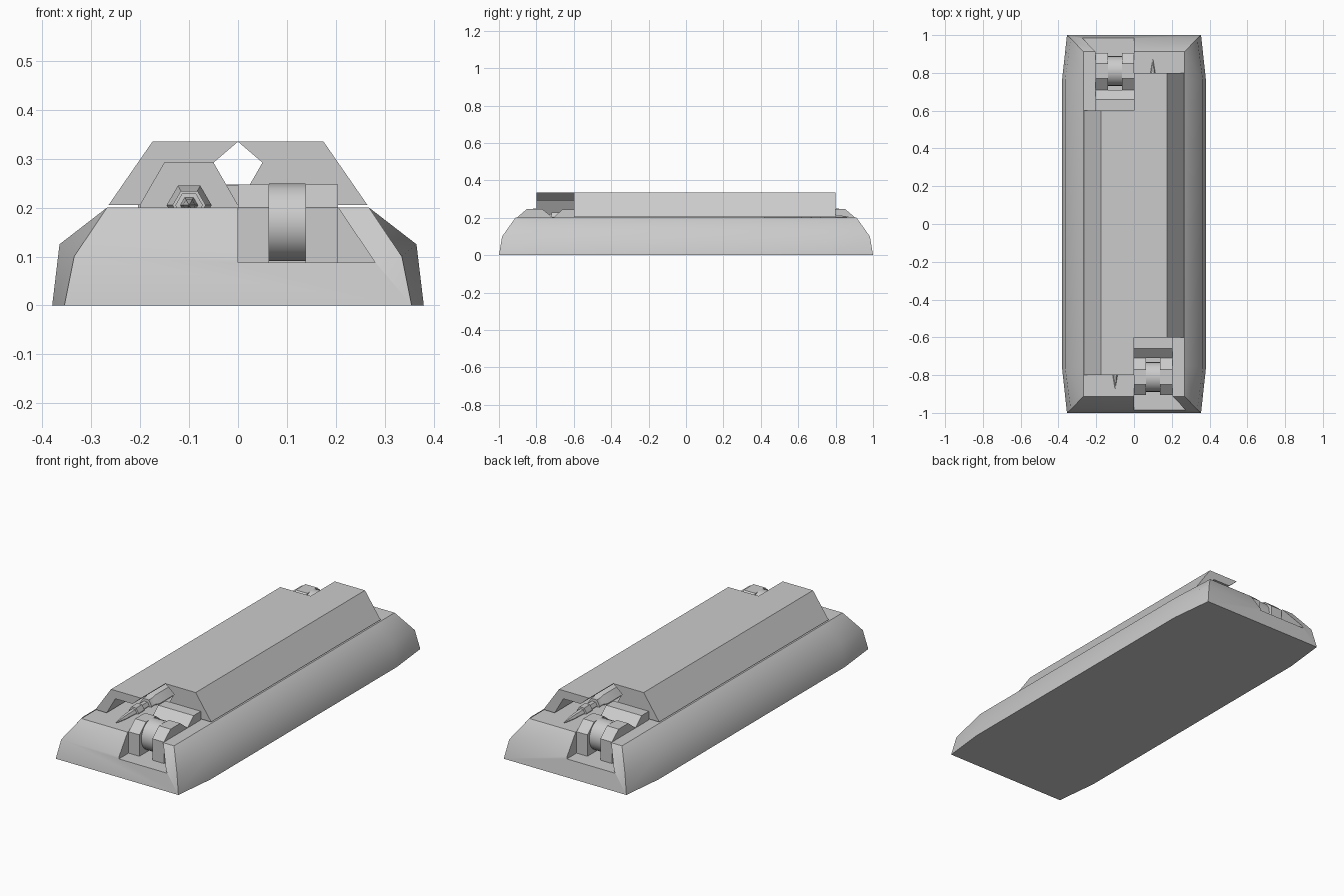
import bpy, bmesh, math

if "Cube" in bpy.data.objects:
    bpy.data.objects.remove(bpy.data.objects["Cube"])

grey = bpy.data.materials.new("light_grey")
grey.diffuse_color = (0.6, 0.6, 0.6, 1)
grey.use_nodes = True
grey.node_tree.nodes["Principled BSDF"].inputs["Base Color"].default_value = grey.diffuse_color


def finish(name, bm, smooth_angle=None):
    bmesh.ops.recalc_face_normals(bm, faces=bm.faces)
    me = bpy.data.meshes.new(name)
    bm.to_mesh(me)
    bm.free()
    ob = bpy.data.objects.new(name, me)
    bpy.context.collection.objects.link(ob)
    me.materials.append(grey)
    if smooth_angle:
        activate(ob)
        bpy.ops.object.shade_smooth_by_angle(angle=math.radians(smooth_angle))
    return ob


def activate(ob):
    bpy.ops.object.select_all(action='DESELECT')
    ob.select_set(True)
    bpy.context.view_layer.objects.active = ob


def loft(rings):
    """Closed rings of points joined by quads and capped."""
    bm = bmesh.new()
    vs = [[bm.verts.new(p) for p in r] for r in rings]
    n = len(vs[0])
    for a, b in zip(vs, vs[1:]):
        for i in range(n):
            bm.faces.new((a[i], a[(i + 1) % n], b[(i + 1) % n], b[i]))
    bm.faces.new(vs[0])
    bm.faces.new(vs[-1])
    return bm


def prism_y(name, pts, y0, y1, s, smooth=None):
    """x/z profile run along y; s = -1 turns it half round about z."""
    return finish(name, loft([[(s * x, s * y, z) for x, z in pts] for y in (y0, y1)]), smooth)


def prism_x(name, pts, x0, x1, s, smooth=None):
    return finish(name, loft([[(s * x, s * y, z) for y, z in pts] for x in (x0, x1)]), smooth)


def hexagon(r, cx=-0.1, cz=0.205):
    return [(cx + r * math.cos(k * math.pi / 3), cz + r * math.sin(k * math.pi / 3)) for k in range(6)]


# Hull: tapered ends and sloping sides
def hull_ring(xm, ym, zm, xe, ye, ze):
    q = [(xm, -ym, zm), (xm, ym, zm), (xe, ye, ze), (-xe, ye, ze)]
    return q + [(-x, -y, z) for x, y, z in q]


bm = loft([hull_ring(0.38, 0.77, 0, 0.355, 1.0, 0),
           hull_ring(0.365, 0.76, 0.125, 0.335, 0.983, 0.1),
           hull_ring(0.268, 0.75, 0.2, 0.268, 0.912, 0.2)])
bm.normal_update()
for f in bm.faces:
    f.smooth = len(f.verts) == 4
for e in bm.edges:
    a, b = e.verts
    if abs(a.co.y) > 0.9 and abs(b.co.y) > 0.9 and abs(a.co.z - b.co.z) > 0.05:
        e.smooth = False
hull = finish("hull", bm)

# Roller bays cut into opposite corners
for s in (1, -1):
    cutter = prism_y("bay_cutter", [(0, 0.088), (0.28, 0.088), (0.205, 0.2), (0.18, 0.237), (0, 0.237)],
                     -1.1, -0.6, s)
    cutter.hide_render = True
    mod = hull.modifiers.new("bay", 'BOOLEAN')
    mod.operation = 'DIFFERENCE'
    mod.solver = 'EXACT'
    mod.object = cutter
    activate(hull)
    bpy.ops.object.modifier_apply(modifier=mod.name)
    bpy.data.objects.remove(cutter)

for s, tag in ((1, "front"), (-1, "back")):
    # Half of the roof cover, with a hexagonal tunnel open at the probe end
    prism_y(tag + "_cover", [(-0.265, 0.205), (-0.175, 0.335), (0, 0.335), (-0.05, 0.292),
                             (-0.15, 0.292), (-0.2, 0.205)], -0.8, 0.6, s)
    # Hexagonal core filling the tunnel behind the probe
    prism_y(tag + "_core", [(-0.2, 0.199), (-0.2, 0.205), (-0.15, 0.292), (-0.05, 0.292),
                            (0, 0.205), (0, 0.199)], -0.42, 0.6, s)
    # Stepped hexagonal probe
    steps = [(-0.87, 0.001), (-0.80, 0.013), (-0.72, 0.018), (-0.719, 0.028), (-0.67, 0.028),
             (-0.669, 0.02), (-0.62, 0.02), (-0.619, 0.034), (-0.59, 0.034), (-0.57, 0.046), (-0.42, 0.046)]
    finish(tag + "_probe", loft([[(s * x, s * y, z) for x, z in hexagon(r)] for y, r in steps]), 30)
    # Side cheeks of the roller
    cheek = [(-0.71, 0.088), (-0.71, 0.2), (-0.77, 0.247), (-0.85, 0.247), (-0.905, 0.2), (-0.905, 0.088)]
    prism_x(tag + "_inner_cheek", cheek, 0.0, 0.063, s)
    prism_x(tag + "_outer_cheek", cheek, 0.138, 0.205, s)
    # Roller between the cheeks
    ring = [(-0.81 + 0.079 * math.cos(k * math.pi / 12), 0.17 + 0.079 * math.sin(k * math.pi / 12))
            for k in range(24)]
    prism_x(tag + "_roller", ring, 0.063, 0.138, s, 30)
    # Mounting block behind the roller
    prism_x(tag + "_roller_mount", [(-0.71, 0.088), (-0.71, 0.2), (-0.66, 0.245), (-0.6, 0.245), (-0.6, 0.088)],
            0.0, 0.205, s)
